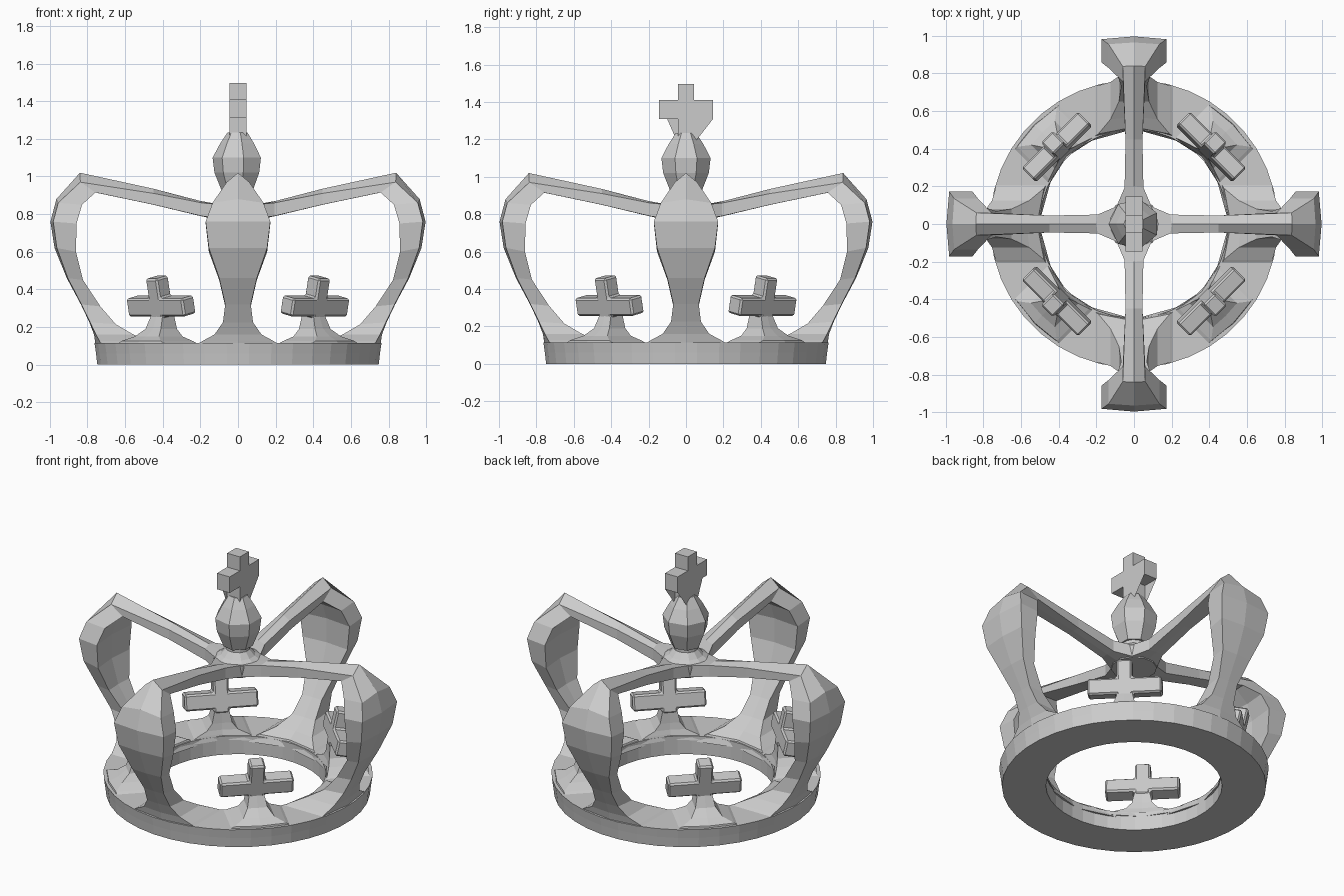
import bpy, bmesh, math
from mathutils import Matrix

if "Cube" in bpy.data.objects:
    bpy.data.objects.remove(bpy.data.objects["Cube"])


def finish(name, bm, matrix=Matrix.Identity(4), bevel=0.0):
    bmesh.ops.recalc_face_normals(bm, faces=bm.faces)
    mesh = bpy.data.meshes.new(name)
    bm.to_mesh(mesh)
    bm.free()
    obj = bpy.data.objects.new(name, mesh)
    bpy.context.collection.objects.link(obj)
    obj.matrix_world = matrix
    if bevel:
        mod = obj.modifiers.new("edge_softening", "BEVEL")
        mod.width, mod.segments = bevel, 1
    return obj


def lathe(name, profile, sides, closed):
    bm = bmesh.new()
    rings = []
    for i in range(sides):
        a = 2 * math.pi * (i + 0.5) / sides
        rings.append([bm.verts.new((r * math.cos(a), r * math.sin(a), z)) for r, z in profile])
    n = len(profile)
    for i in range(sides):
        p, q = rings[i], rings[(i + 1) % sides]
        for j in range(n if closed else n - 1):
            k = (j + 1) % n
            bm.faces.new((p[j], q[j], q[k], p[k]))
    if not closed:
        bm.faces.new([r[0] for r in rings])
        bm.faces.new([r[-1] for r in rings])
    return finish(name, bm)


def loft(name, sections, angle):
    """Six-sided tube; section = outer r, outer z, inner r, inner z, half width, ridge height."""
    bm = bmesh.new()
    rows = []
    for ro, zo, ri, zi, t, drop in sections:
        xo = math.sqrt(max(ro * ro - t * t, 0))
        xi = math.sqrt(max(ri * ri - t * t, 0))
        pts = [(xo, -t, zo - drop), (ro, 0, zo), (xo, t, zo - drop),
               (xi, t, zi), (ri, 0, zi), (xi, -t, zi)]
        rows.append([bm.verts.new(p) for p in pts])
    for a, b in zip(rows, rows[1:]):
        for j in range(6):
            k = (j + 1) % 6
            bm.faces.new((a[j], a[k], b[k], b[j]))
    bm.faces.new(rows[0])
    bm.faces.new(rows[-1])
    return finish(name, bm, Matrix.Rotation(angle, 4, "Z"))


def cross(name, matrix, w, span, z0, z1, z2, z3, depth, pinch, bevel):
    """Extruded cross in the YZ plane; pinch thins the middle of the bar ends."""
    half = [(w, z0, 1), (w, z1, 1), (span, z1, 1), (span, (z1 + z2) / 2, pinch),
            (span, z2, 1), (w, z2, 1), (w, z3, 1)]
    if pinch == 1:
        half.pop(3)
    outline = half + [(-y, z, s) for y, z, s in reversed(half)]
    bm = bmesh.new()
    front = [bm.verts.new((depth * s, y, z)) for y, z, s in outline]
    back = [bm.verts.new((-depth * s, y, z)) for y, z, s in outline]
    n = len(outline)
    for j in range(n):
        k = (j + 1) % n
        bm.faces.new((front[j], front[k], back[k], back[j]))
    caps = [bm.faces.new(front), bm.faces.new(back)]
    if pinch != 1:
        bmesh.ops.triangulate(bm, faces=caps)
    return finish(name, bm, matrix, bevel)


# Base band
lathe("base_band", [(0.5, 0), (0.75, 0), (0.757, 0.06), (0.765, 0.115), (0.5, 0.115)], 40, True)

# Four arches rising from the band to the centre
arch = [(0.755, 0.08, 0.505, 0.08, 0.26, 0), (0.76, 0.125, 0.515, 0.125, 0.19, 0),
        (0.765, 0.16, 0.57, 0.16, 0.125, 0), (0.79, 0.225, 0.655, 0.215, 0.08, 0),
        (0.835, 0.32, 0.735, 0.31, 0.068, 0), (0.91, 0.46, 0.83, 0.45, 0.10, 0),
        (0.975, 0.62, 0.875, 0.60, 0.155, 0), (0.997, 0.76, 0.875, 0.75, 0.172, 0),
        (0.965, 0.88, 0.84, 0.85, 0.135, 0.02), (0.84, 1.02, 0.76, 0.915, 0.06, 0.05),
        (0.45, 0.935, 0.45, 0.85, 0.045, 0.025), (0.2, 0.87, 0.2, 0.79, 0.05, 0.01),
        (0.13, 0.85, 0.13, 0.775, 0.095, 0)]
for i in range(4):
    loft("arch", arch, i * math.pi / 2)

# Four small crosses on flared feet, leaning outward
foot = [(0.755, 0.09, 0.505, 0.09, 0.21, 0), (0.745, 0.125, 0.51, 0.125, 0.15, 0),
        (0.69, 0.15, 0.515, 0.15, 0.09, 0), (0.64, 0.19, 0.52, 0.19, 0.058, 0),
        (0.61, 0.265, 0.525, 0.265, 0.042, 0)]
for i in range(4):
    a = math.pi / 4 + i * math.pi / 2
    loft("cross_foot", foot, a)
    place = (Matrix.Rotation(a, 4, "Z") @ Matrix.Translation((0.563, 0, 0.24))
             @ Matrix.Rotation(math.radians(12), 4, "Y"))
    cross("band_cross", place, 0.044, 0.212, 0, 0.025, 0.122, 0.23, 0.047, 1, 0.01)

# Centre hub where the arches meet, with the faceted orb above
lathe("hub", [(0.13, 0.77), (0.14, 0.845), (0.1, 0.865), (0.07, 0.9), (0.07, 0.94)], 12, False)
lathe("orb", [(0.085, 0.92), (0.125, 1.02), (0.135, 1.1), (0.095, 1.175), (0.055, 1.235)], 7, False)

# Cross on top of the orb
cross("top_cross", Matrix.Identity(4), 0.044, 0.145, 1.18, 1.31, 1.41, 1.497, 0.044, 0.25, 0)
